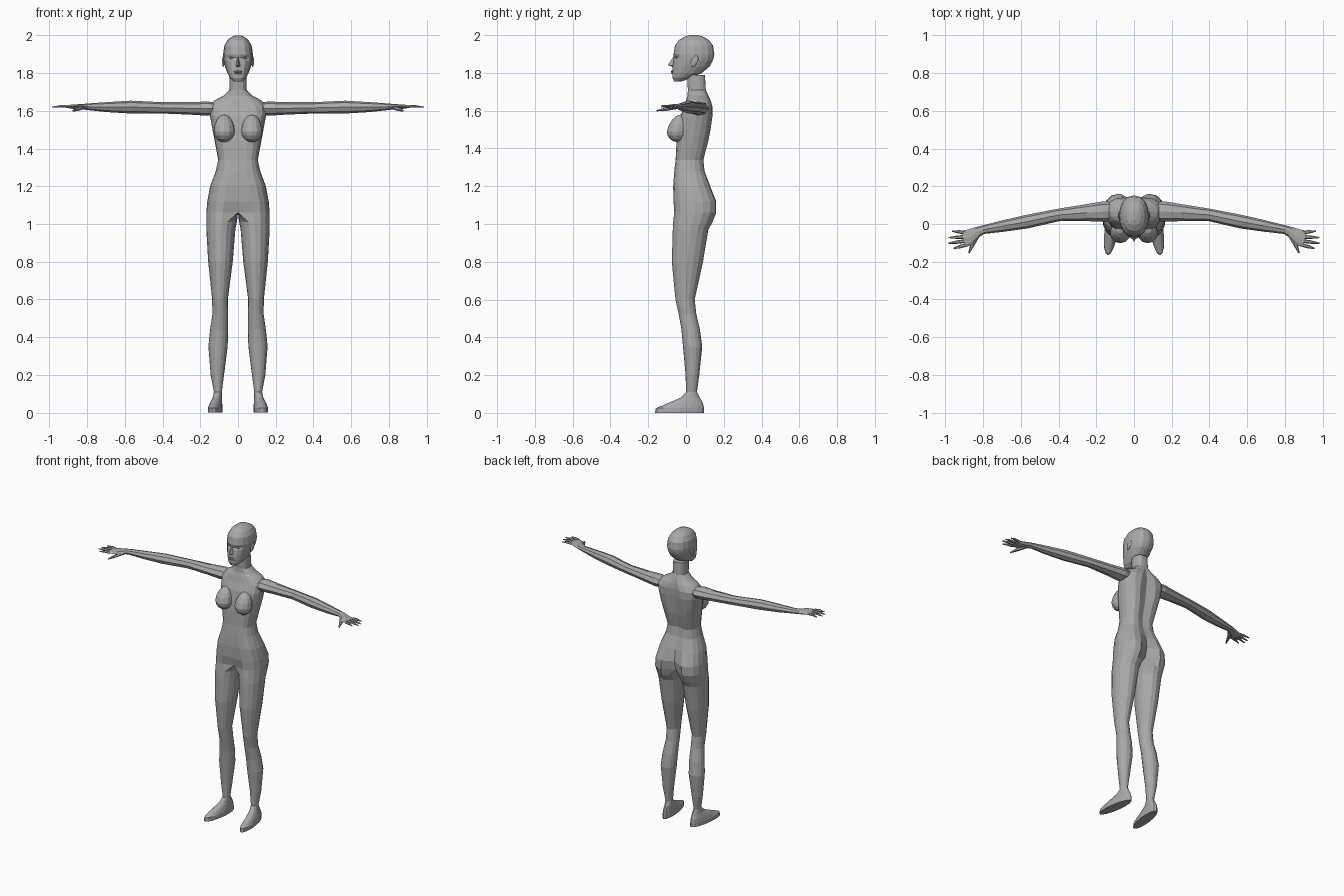
import bpy, bmesh, math
from mathutils import Vector, Matrix

skin = bpy.data.materials.new("mid_grey")
skin.diffuse_color = (0.4, 0.4, 0.4, 1)
N = 16


def finish(bm, name, mirror=True):
    """Turn a bmesh into a flat-shaded object, mirrored across x = 0."""
    bmesh.ops.recalc_face_normals(bm, faces=bm.faces)
    seam = [f for f in bm.faces if all(abs(v.co.x) < 1e-5 for v in f.verts)]
    bmesh.ops.delete(bm, geom=seam, context='FACES')
    me = bpy.data.meshes.new(name)
    bm.to_mesh(me)
    bm.free()
    me.materials.append(skin)
    ob = bpy.data.objects.new(name, me)
    bpy.context.collection.objects.link(ob)
    if mirror:
        m = ob.modifiers.new("mirror", 'MIRROR')
        m.merge_threshold = 0.0005
    return ob


def skin_rings(bm, rings):
    """Join point rings with quads and cap both ends."""
    vs = [[bm.verts.new(p) for p in r] for r in rings]
    for a, b in zip(vs, vs[1:]):
        n = len(a)
        for i in range(n):
            j = (i + 1) % n
            bm.faces.new((a[i], a[j], b[j], b[i]))
    bm.faces.new(vs[0])
    bm.faces.new(vs[-1])


def half_ring(z, y0, y1, hw, xc, df, db, p=0.85):
    """Half trunk section: rounded outside, flat seam at x = 0, dents df / db at the midline."""
    pts = []
    h = N // 2
    for i in range(h + 1):
        t = -math.pi / 2 + math.pi * i / h
        c = max(0, math.cos(t)) ** p
        pts.append((xc + (hw - xc) * c, (y0 + y1) / 2 + (y1 - y0) / 2 * math.sin(t), z))
    for i in range(h - 1):
        k = i / (h - 2)
        pts.append((0, (y1 - db) * (1 - k) + (y0 + df) * k, z))
    return pts


def limb_ring(z, y0, y1, xin, xout):
    """Full oval leg section; the foot toes out slightly."""
    pts = []
    for i in range(N):
        t = -math.pi / 2 + 2 * math.pi * i / N
        y = (y0 + y1) / 2 + (y1 - y0) / 2 * math.sin(t)
        x = (xin + xout) / 2 + (xout - xin) / 2 * math.cos(t)
        if z < 0.09:
            x -= 0.13 * (y - 0.03)
        pts.append((x, y, z))
    return pts


def tube(bm, path, n=8):
    """Tube through (x, y, z, horizontal radius, vertical radius)."""
    rings = []
    for k, (x, y, z, rh, rv) in enumerate(path):
        a, b = path[max(k - 1, 0)], path[min(k + 1, len(path) - 1)]
        d = Vector((b[0] - a[0], b[1] - a[1], 0)).normalized()
        side = Vector((-d.y, d.x, 0))
        rings.append([Vector((x, y, z)) + side * rh * math.cos(2 * math.pi * i / n)
                      + Vector((0, 0, rv * math.sin(2 * math.pi * i / n))) for i in range(n)])
    skin_rings(bm, rings)


def ball(bm, loc, scale, seg=12, rings=8):
    mat = Matrix.Translation(loc) @ Matrix.Diagonal((*scale, 1))
    return bmesh.ops.create_uvsphere(bm, u_segments=seg, v_segments=rings, radius=1, matrix=mat)['verts']


# Trunk: z, front, back, half width, ridge x, front dent, back dent
trunk = [
    (1.79, .005, .100, .044, .012, 0, 0),
    (1.71, .010, .105, .046, .012, 0, 0),
    (1.68, .008, .118, .078, .015, 0, .003),
    (1.655, .000, .130, .125, .030, 0, .010),
    (1.62, -.010, .140, .155, .050, 0, .015),
    (1.57, -.030, .140, .148, .060, 0, .018),
    (1.50, -.045, .130, .135, .060, .005, .018),
    (1.44, -.050, .118, .124, .050, 0, .015),
    (1.34, -.055, .092, .105, .045, 0, .012),
    (1.28, -.062, .098, .118, .045, 0, .010),
    (1.20, -.068, .128, .148, .060, 0, .012),
    (1.12, -.066, .160, .163, .075, .003, .035),
    (1.06, -.062, .160, .168, .080, .020, .050),
]
# Legs and feet: z, front, back, inside x, outside x
legs = [
    (1.01, -.068, .140, .006, .168),
    (.97, -.070, .118, .014, .168),
    (.80, -.075, .090, .028, .158),
    (.60, -.056, .046, .054, .137),
    (.52, -.038, .055, .052, .136),
    (.44, -.024, .074, .052, .148),
    (.35, -.016, .086, .055, .157),
    (.20, -.002, .070, .074, .145),
    (.11, .000, .058, .086, .128),
    (.08, -.030, .074, .085, .132),
    (.05, -.100, .090, .082, .142),
    (.025, -.160, .095, .077, .148),
    (0, -.165, .095, .077, .148),
]
bm = bmesh.new()
skin_rings(bm, [half_ring(*r) for r in trunk] + [limb_ring(*r) for r in legs])
finish(bm, "trunk_and_legs")

# Chest: teardrop swellings
bm = bmesh.new()
for v in ball(bm, (.073, -.046, 1.49), (.055, .056, .056)):
    up = v.co.z - 1.49
    if up > 0:
        v.co.z += up * 0.6
        v.co.y += up * 0.35
finish(bm, "chest")

# Arms with palms
bm = bmesh.new()
tube(bm, [
    (.11, .068, 1.612, .048, .030), (.16, .066, 1.612, .054, .038),
    (.25, .060, 1.613, .045, .033), (.40, .048, 1.616, .033, .030),
    (.57, .012, 1.620, .036, .034), (.70, -.012, 1.620, .030, .026),
    (.80, -.030, 1.622, .023, .017), (.83, -.042, 1.622, .028, .014),
    (.87, -.070, 1.622, .043, .012), (.905, -.079, 1.623, .045, .008)])
finish(bm, "arm")

# Fingers: base y, tip x, tip y
bm = bmesh.new()
for by, tx, ty in ((-.045, .965, -.038), (-.068, .983, -.072), (-.090, .985, -.102), (-.112, .958, -.130)):
    mx, my = (.895 + tx) / 2, (by + ty) / 2
    tube(bm, [(.895, by, 1.623, .010, .008), (mx, my, 1.625, .009, .007), (tx, ty, 1.620, .003, .003)], 6)
tube(bm, [(.825, -.050, 1.618, .014, .011), (.855, -.105, 1.608, .012, .010),
          (.876, -.155, 1.600, .004, .004)], 6)
finish(bm, "fingers")

# Head: same section rule as the trunk
head = [
    (1.755, -.062, -.022, .022, .008, 0, 0),
    (1.775, -.072, .030, .042, .010, 0, 0),
    (1.800, -.073, .085, .056, .008, 0, 0),
    (1.835, -.070, .126, .069, .008, 0, 0),
    (1.865, -.066, .142, .076, .008, 0, 0),
    (1.882, -.064, .147, .078, .008, 0, 0),
    (1.900, -.066, .150, .079, .008, 0, 0),
    (1.945, -.058, .143, .073, .008, 0, 0),
    (1.975, -.036, .120, .056, .008, 0, 0),
    (1.992, -.008, .090, .036, .006, 0, 0),
    (2.000, .020, .065, .014, .004, 0, 0),
]
bm = bmesh.new()
skin_rings(bm, [half_ring(*r) for r in head])
for v in bm.verts:  # eye sockets
    if abs(v.co.z - 1.882) < .001 and v.co.y < 0 and .02 < v.co.x < .06:
        v.co.y += .010
finish(bm, "head")

# Nose wedge
bm = bmesh.new()
top, tip, wing, base = [bm.verts.new(p) for p in (
    (0, -.063, 1.892), (0, -.096, 1.842), (.016, -.062, 1.836), (0, -.068, 1.830))]
inner = bm.verts.new((0, -.05, 1.85))
for f in ((top, tip, wing), (tip, base, wing), (top, wing, inner), (wing, base, inner)):
    bm.faces.new(f)
finish(bm, "nose")

# Lips, ears and eyes
bm = bmesh.new()
for dz in (.0045, -.0045):
    ball(bm, (0, -.071, 1.804 + dz), (.022, .009, .005), 8, 6)
finish(bm, "lips", False)

bm = bmesh.new()
for v in ball(bm, (.078, .045, 1.862), (.007, .019, .030), 8, 6):
    v.co.y += (v.co.z - 1.862) * 0.3
finish(bm, "ear")

bm = bmesh.new()
ball(bm, (.033, -.047, 1.882), (.013, .010, .007), 8, 6)
finish(bm, "eye")
